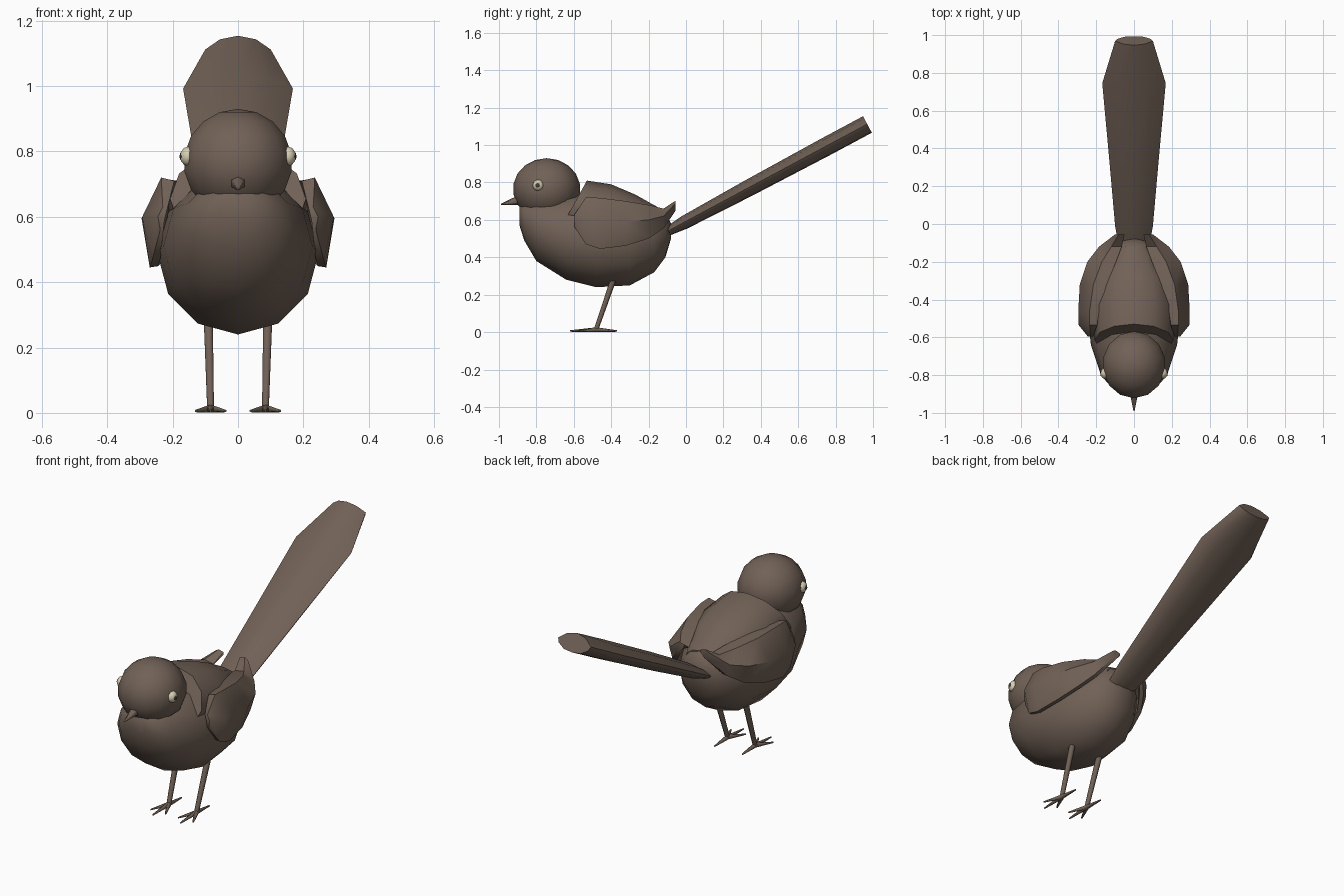
import bpy, bmesh, math
from mathutils import Vector

if "Cube" in bpy.data.objects:
    bpy.data.objects.remove(bpy.data.objects["Cube"])


def material(name, rgb):
    m = bpy.data.materials.new(name)
    m.diffuse_color = (*rgb, 1)
    m.use_nodes = True
    m.node_tree.nodes["Principled BSDF"].inputs["Base Color"].default_value = m.diffuse_color
    return m


brown = material("feather_brown", (0.165, 0.12, 0.094))
cream = material("eye_cream", (0.68, 0.62, 0.45))
dark = material("pupil_dark", (0.06, 0.05, 0.035))


def finish(name, bm, mat, angle=60):
    bmesh.ops.recalc_face_normals(bm, faces=bm.faces)
    me = bpy.data.meshes.new(name)
    bm.to_mesh(me)
    bm.free()
    me.materials.append(mat)
    ob = bpy.data.objects.new(name, me)
    bpy.context.collection.objects.link(ob)
    bpy.ops.object.select_all(action='DESELECT')
    ob.select_set(True)
    bpy.context.view_layer.objects.active = ob
    bpy.ops.object.shade_smooth_by_angle(angle=math.radians(angle))
    return ob


def loft(name, rings, mat=brown, angle=60):
    """Skin a list of closed rings and cap both ends."""
    bm = bmesh.new()
    vs = [[bm.verts.new(p) for p in r] for r in rings]
    n = len(vs[0])
    for a, b in zip(vs, vs[1:]):
        for i in range(n):
            j = (i + 1) % n
            bm.faces.new((a[i], a[j], b[j], b[i]))
    bm.faces.new(vs[0])
    bm.faces.new(vs[-1])
    return finish(name, bm, mat, angle)


def oval(y, bottom, top, half, shear=0.0, n=12):
    """Upright oval ring, leaning forward below its top by shear."""
    c, h = (top + bottom) / 2, (top - bottom) / 2
    pts = []
    for i in range(n):
        a = math.tau * i / n
        z = c + h * math.cos(a)
        pts.append((half * math.sin(a), y + (z - top) * shear, z))
    return pts


def rod(name, p, q, r1, r2, n=6, mat=brown):
    p, q = Vector(p), Vector(q)
    d = (q - p).normalized()
    u = d.cross(Vector((1, 0, 0))).normalized()
    v = d.cross(u)
    ang = [math.tau * i / n for i in range(n)]
    return loft(name, [[c + r * (u * math.cos(a) + v * math.sin(a)) for a in ang]
                       for c, r in ((p, r1), (q, r2))], mat)


def ball(name, centre, radii, mat, seg, rows, axis_x=False):
    bm = bmesh.new()
    bmesh.ops.create_uvsphere(bm, u_segments=seg, v_segments=rows, radius=1)
    for v in bm.verts:
        c = v.co
        if axis_x:
            c = Vector((c.z, c.y, -c.x))
        v.co = Vector(centre) + Vector([a * b for a, b in zip(c, radii)])
    return finish(name, bm, mat)


# Plump body
loft("body", [oval(*s) for s in (
    (-0.89, 0.57, 0.67, 0.06),
    (-0.865, 0.49, 0.70, 0.12),
    (-0.80, 0.38, 0.73, 0.175),
    (-0.64, 0.28, 0.74, 0.228),
    (-0.48, 0.24, 0.74, 0.247),
    (-0.30, 0.25, 0.72, 0.22),
    (-0.17, 0.32, 0.68, 0.16),
    (-0.11, 0.40, 0.64, 0.11),
    (-0.08, 0.50, 0.58, 0.04))])

# Raised back with a slanted front edge
loft("back", [oval(*s) for s in (
    (-0.53, 0.50, 0.81, 0.208, 0.55),
    (-0.40, 0.46, 0.79, 0.215, 0.35),
    (-0.27, 0.46, 0.735, 0.19, 0.2),
    (-0.12, 0.52, 0.65, 0.09))], angle=50)

# Head and beak
ball("head", (0, -0.745, 0.765), (0.17, 0.18, 0.165), brown, 14, 9)
rod("beak", (0, -0.895, 0.705), (0, -0.99, 0.683), 0.025, 0.003)

# Long tail: arched section widening, then narrowing to a blunt end
start, end = Vector((0, -0.095, 0.54)), Vector((0, 0.97, 1.11))
along = (end - start).normalized()
up = Vector((1, 0, 0)).cross(along)
rings = []
for t, w, h in ((0, 0.085, 0.025), (0.08, 0.10, 0.036), (0.4, 0.13, 0.045),
                (0.79, 0.168, 0.05), (1, 0.10, 0.05)):
    c = start.lerp(end, t)
    section = ((0, 1), (0.55, 0.75), (1, 0.05), (0.9, -0.4), (0.5, -0.9),
               (0, -1), (-0.5, -0.9), (-0.9, -0.4), (-1, 0.05), (-0.55, 0.75))
    rings.append([c + Vector((w * x, 0, 0)) + up * (h * z) for x, z in section])
loft("tail", rings, angle=50)

# Folded wing stations: y, then top inner, top outer, middle and bottom (x, z)
wing = (
    (-0.595, (.215, .63), (.23, .63), (.245, .60), (.238, .56)),
    (-0.535, (.195, .71), (.235, .72), (.293, .60), (.262, .47)),
    (-0.46, (.185, .71), (.235, .718), (.295, .595), (.27, .445)),
    (-0.32, (.145, .70), (.215, .70), (.287, .59), (.25, .462)),
    (-0.20, (.095, .675), (.17, .68), (.247, .60), (.215, .50)),
    (-0.12, (.065, .65), (.12, .66), (.185, .62), (.165, .555)),
    (-0.055, (.05, .695), (.08, .703), (.10, .69), (.098, .65)))

for side, s in (("left", -1), ("right", 1)):
    rings = []
    for y, a, b, m, l in wing:
        k = 0.025 if y > -0.59 else 0.01
        ring = [a, b, m, l, (l[0] - k, l[1] + 0.004), (m[0] - 2 * k, m[1] - 0.01)]
        rings.append([(s * x, y, z) for x, z in ring])
    loft(side + "_wing", rings, angle=45)

    # Eye with a small pupil on its outer side
    ball(side + "_eye", (s * 0.154, -0.79, 0.785), (0.023, 0.03, 0.031),
         cream, 10, 6, True)
    ball(side + "_pupil", (s * 0.174, -0.793, 0.785), (0.005, 0.013, 0.013),
         dark, 8, 4, True)

    # Leg and four toes
    foot = (s * 0.084, -0.48, 0.016)
    rod(side + "_leg", (s * 0.091, -0.385, 0.29), foot, 0.016, 0.012)
    for i, (dx, y) in enumerate(((0, -0.62), (-0.045, -0.575),
                                 (0.045, -0.575), (0.0, -0.37))):
        rod(f"{side}_toe_{i + 1}", (foot[0], -0.48, 0.013),
            (foot[0] + dx, y, 0.006), 0.0125, 0.004)
